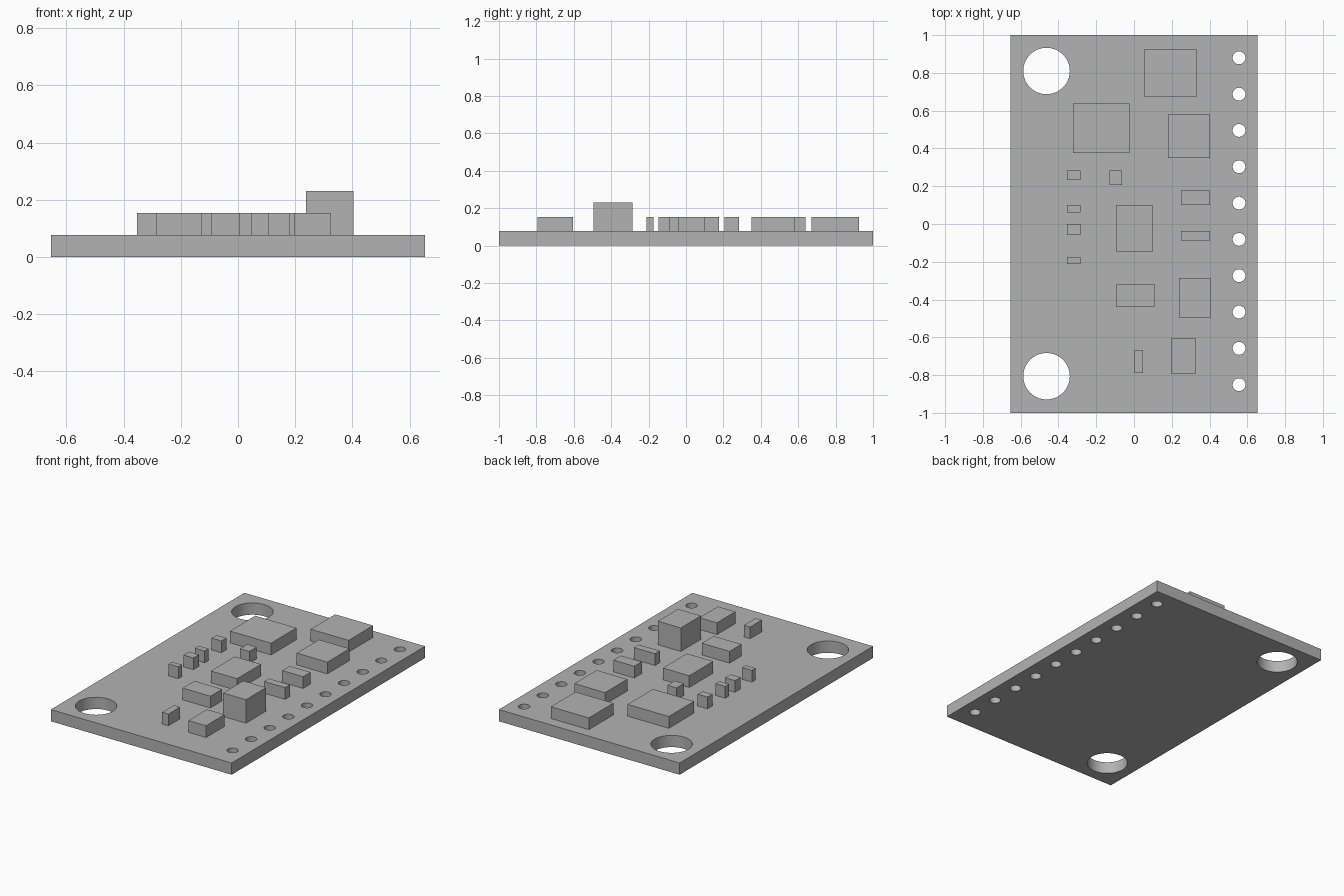
import bpy
import bmesh
from mathutils import Matrix

default_cube = bpy.data.objects.get("Cube")
if default_cube:
    bpy.data.objects.remove(default_cube, do_unlink=True)

BOARD_TOP = 0.077
CHIP_TOP = 0.154
TALL_TOP = 0.231

grey = bpy.data.materials.new("plain grey")
grey.use_nodes = True
grey.diffuse_color = (0.45, 0.45, 0.45, 1)
grey.node_tree.nodes["Principled BSDF"].inputs["Base Color"].default_value = grey.diffuse_color


def link_mesh(name, bm):
    mesh = bpy.data.meshes.new(name)
    bm.to_mesh(mesh)
    bm.free()
    mesh.materials.append(grey)
    obj = bpy.data.objects.new(name, mesh)
    bpy.context.collection.objects.link(obj)
    return obj


def add_box(name, left, right, front, back, bottom, top):
    bm = bmesh.new()
    centre = ((left + right) / 2, (front + back) / 2, (bottom + top) / 2)
    size = (right - left, back - front, top - bottom)
    bmesh.ops.create_cube(bm, size=1, matrix=Matrix.LocRotScale(centre, None, size))
    return link_mesh(name, bm)


def add_drill(bm, x, y, radius, sides):
    bmesh.ops.create_cone(bm, cap_ends=True, segments=sides, radius1=radius, radius2=radius,
                          depth=1, matrix=Matrix.Translation((x, y, 0)))


# Circuit board
board = add_box("circuit_board", -0.654, 0.654, -1, 1, 0, BOARD_TOP)

# Mounting holes and the row of pin holes
drills = bmesh.new()
for y in (-0.806, 0.81):
    add_drill(drills, -0.463, y, 0.123, 64)
for i in range(10):
    add_drill(drills, 0.556, 0.88 - i * 0.1923, 0.034, 32)
cutter = link_mesh("hole_cutter", drills)
cutter.hide_render = True

cut = board.modifiers.new("drilled holes", 'BOOLEAN')
cut.operation = 'DIFFERENCE'
cut.solver = 'EXACT'
cut.object = cutter
bpy.context.view_layer.objects.active = board
board.select_set(True)
bpy.ops.object.modifier_apply(modifier=cut.name)
bpy.data.objects.remove(cutter, do_unlink=True)
bpy.ops.object.shade_smooth_by_angle()

# Surface components: left, right, front, back
components = {
    "back_right_chip": (0.055, 0.33, 0.672, 0.926),
    "back_left_chip": (-0.322, -0.024, 0.376, 0.638),
    "regulator_chip": (0.18, 0.402, 0.35, 0.58),
    "centre_chip": (-0.093, 0.097, -0.148, 0.10),
    "wide_chip": (-0.093, 0.108, -0.44, -0.318),
    "front_chip": (0.198, 0.325, -0.794, -0.603),
    "front_capacitor": (0.003, 0.048, -0.788, -0.667),
    "middle_capacitor": (-0.13, -0.063, 0.207, 0.283),
    "long_resistor_back": (0.25, 0.402, 0.10, 0.177),
    "long_resistor_front": (0.25, 0.402, -0.087, -0.037),
}
for name, extent in components.items():
    add_box(name, *extent, BOARD_TOP, CHIP_TOP)

# Column of small resistors
for i, (front, back) in enumerate([(0.233, 0.283), (0.06, 0.10), (-0.058, 0), (-0.212, -0.175)]):
    add_box(f"small_resistor_{i + 1}", -0.354, -0.283, front, back, BOARD_TOP, CHIP_TOP)

# Tall connector block
add_box("tall_block", 0.238, 0.404, -0.494, -0.286, BOARD_TOP, TALL_TOP)
